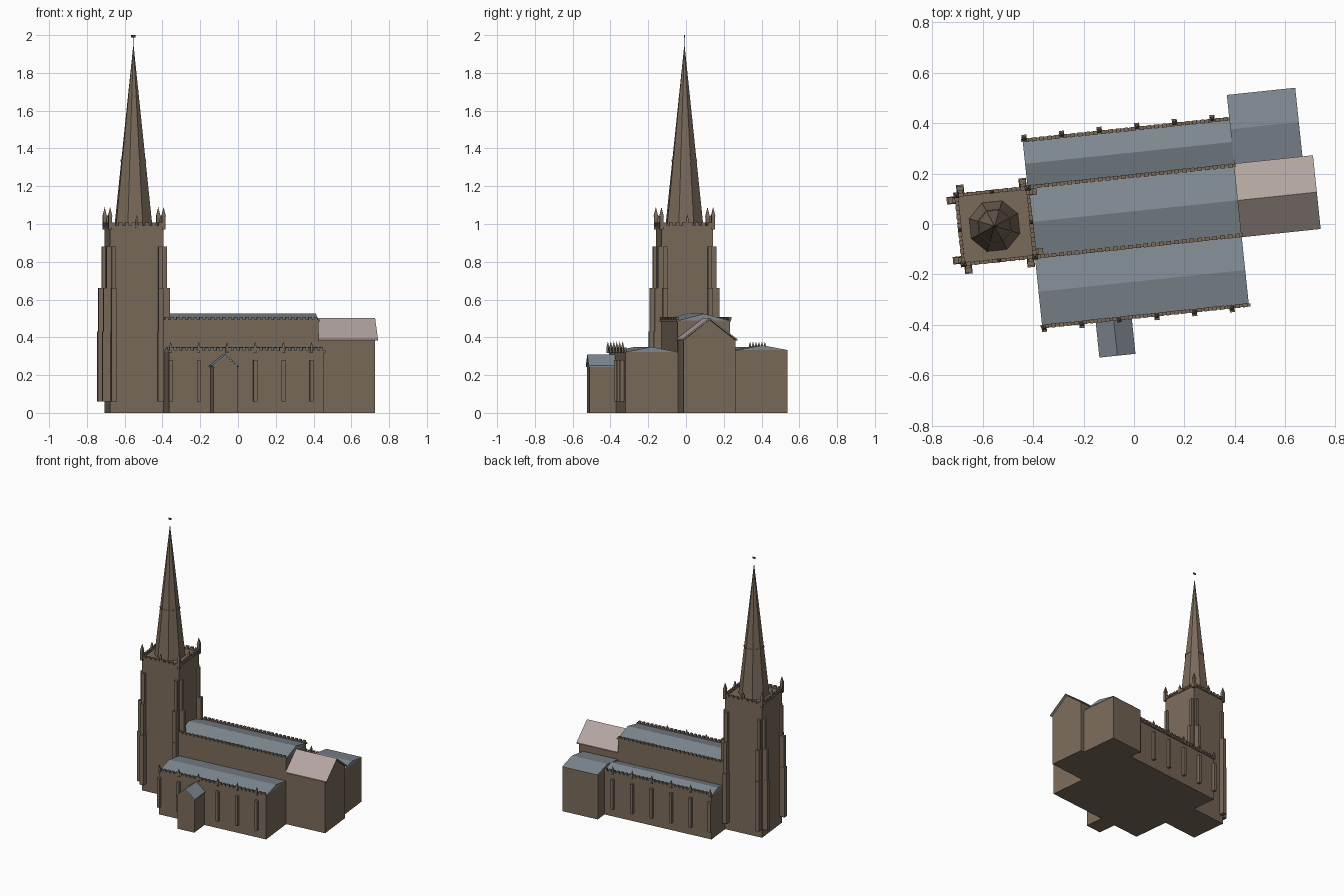
import bpy, bmesh, math
from mathutils import Matrix, Vector

cube = bpy.data.objects.get("Cube")
if cube:
    bpy.data.objects.remove(cube)

TURN = Matrix.Rotation(math.radians(6), 4, 'Z')  # whole church is turned slightly


def material(name, rgb):
    m = bpy.data.materials.new(name)
    m.use_nodes = True
    m.diffuse_color = (*rgb, 1)
    m.node_tree.nodes["Principled BSDF"].inputs["Base Color"].default_value = (*rgb, 1)
    return m


STONE = material("brown stone", (0.195, 0.146, 0.104))
LEAD = material("grey lead", (0.215, 0.25, 0.285))
TILE = material("pale pink tile", (0.45, 0.375, 0.35))
IRON = material("dark iron", (0.03, 0.03, 0.03))


def box(bm, u0, u1, v0, v1, z0, z1):
    size = Matrix.Diagonal((u1 - u0, v1 - v0, z1 - z0, 1))
    mid = Matrix.Translation(((u0 + u1) / 2, (v0 + v1) / 2, (z0 + z1) / 2))
    bmesh.ops.create_cube(bm, size=1, matrix=mid @ size)


def cone(bm, u, v, z0, z1, r0, r1, sides):
    at = Matrix.Translation((u, v, (z0 + z1) / 2)) @ Matrix.Rotation(math.pi / sides, 4, 'Z')
    bmesh.ops.create_cone(bm, cap_ends=True, segments=sides, radius1=r0, radius2=r1,
                          depth=z1 - z0, matrix=at)


def prism(bm, profile, a, b, along_u=True):
    """Extrude a (cross, z) profile from a to b along either plan axis."""
    place = (lambda t, p: (t, p[0], p[1])) if along_u else (lambda t, p: (p[0], t, p[1]))
    face = bm.faces.new([bm.verts.new(place(a, p)) for p in profile])
    grown = bmesh.ops.extrude_face_region(bm, geom=[face])["geom"]
    step = Vector(place(b, (0, 0))) - Vector(place(a, (0, 0)))
    bmesh.ops.translate(bm, vec=step, verts=[g for g in grown if isinstance(g, bmesh.types.BMVert)])


def gable(bm, c0, c1, eave, ridge, a, b, along_u=True):
    prism(bm, [(c0, eave), (c1, eave), ((c0 + c1) / 2, ridge)], a, b, along_u)


def thin_roof(bm, c0, c1, eave, ridge, a, b, along_u=True, t=0.008):
    m = (c0 + c1) / 2
    prism(bm, [(c0, eave), (m, ridge), (c1, eave), (c1, eave - t), (m, ridge - t), (c0, eave - t)],
          a, b, along_u)


def pinnacle(bm, u, v, z0, z1, z2, w):
    box(bm, u - w / 2, u + w / 2, v - w / 2, v + w / 2, z0, z1)
    cone(bm, u, v, z1, z2, w * 0.8, 0, 4)


def parapet(bm, start, end, z0, z1, count, t=0.012):
    """Low wall with evenly spaced merlons between two plan points."""
    (u0, v0), (u1, v1) = start, end
    h, mid = t / 2, z0 + (z1 - z0) * 0.4
    box(bm, u0 - h, u1 + h, v0 - h, v1 + h, z0, mid)
    length = (u1 - u0) + (v1 - v0)
    half = length / count * 0.3
    du, dv = (half, h * 1.3) if u1 > u0 else (h * 1.3, half)
    for i in range(count):
        f = (i + 0.5) / count
        u, v = u0 + (u1 - u0) * f, v0 + (v1 - v0) * f
        box(bm, u - du, u + du, v - dv, v + dv, mid, z1)


def finish(name, bm, mat):
    bmesh.ops.recalc_face_normals(bm, faces=bm.faces)
    bm.transform(TURN)
    mesh = bpy.data.meshes.new(name)
    bm.to_mesh(mesh)
    bm.free()
    mesh.materials.append(mat)
    bpy.context.collection.objects.link(bpy.data.objects.new(name, mesh))


# Plan lines shared by the parts
WEST, EAST = -0.405, 0.42
SOUTH, NAVE_S, NAVE_N, NORTH = -0.367, -0.089, 0.19, 0.376
TW, TE, TS, TN = -0.69, -0.405, -0.088, 0.187
CU, CV = (TW + TE) / 2, (TS + TN) / 2

# Nave and aisles
for name, v0, v1, wall, ridge in (("nave", NAVE_S, NAVE_N, 0.488, 0.525),
                                  ("south_aisle", SOUTH, NAVE_S, 0.322, 0.35),
                                  ("north_aisle", NAVE_N, NORTH, 0.322, 0.35)):
    bm = bmesh.new()
    box(bm, WEST, EAST, v0, v1, 0, wall)
    finish(name + "_walls", bm, STONE)
    bm = bmesh.new()
    gable(bm, v0, v1, wall, ridge, WEST, EAST)
    finish(name + "_roof", bm, LEAD)

# Battlements along nave and aisles
for name, v, z0, z1 in (("nave_south", NAVE_S, 0.485, 0.507), ("nave_north", NAVE_N, 0.485, 0.507),
                        ("aisle_south", SOUTH, 0.32, 0.345), ("aisle_north", NORTH, 0.32, 0.345)):
    bm = bmesh.new()
    parapet(bm, (WEST, v), (EAST, v), z0, z1, 27)
    finish(name + "_battlement", bm, STONE)

# Aisle buttresses and pinnacles
for name, v, out in (("south", SOUTH, -1), ("north", NORTH, 1)):
    bm = bmesh.new()
    for i in range(6):
        u = -0.398 + 0.15 * i
        edge = sorted((v, v + out * 0.022))
        box(bm, u - 0.01, u + 0.01, edge[0], edge[1], 0.06, 0.28)
        pinnacle(bm, u, v + out * 0.007, 0.318, 0.345, 0.378, 0.014)
    finish(name + "_aisle_buttresses", bm, STONE)

# Chancel
bm = bmesh.new()
box(bm, EAST, 0.72, TS, TN, 0, 0.385)
gable(bm, TS, TN, 0.385, 0.493, EAST, 0.72)
finish("chancel_walls", bm, STONE)
bm = bmesh.new()
thin_roof(bm, -0.097, 0.197, 0.39, 0.503, EAST, 0.735)
finish("chancel_roof", bm, TILE)

# Vestry
bm = bmesh.new()
box(bm, EAST, 0.69, TN, 0.468, 0, 0.332)
finish("vestry_walls", bm, STONE)
bm = bmesh.new()
gable(bm, 0.197, 0.471, 0.332, 0.358, EAST, 0.693)
finish("vestry_roof", bm, LEAD)

# Porch
bm = bmesh.new()
box(bm, -0.185, -0.055, -0.507, SOUTH, 0, 0.247)
gable(bm, -0.185, -0.055, 0.247, 0.3, -0.507, SOUTH, False)
finish("porch_walls", bm, STONE)
bm = bmesh.new()
thin_roof(bm, -0.192, -0.048, 0.25, 0.308, -0.513, SOUTH, False)
finish("porch_roof", bm, LEAD)

# Tower
bm = bmesh.new()
box(bm, TW, TE, TS, TN, 0, 0.985)
finish("tower_walls", bm, STONE)
bm = bmesh.new()
for v in (TS, TN):
    parapet(bm, (TW, v), (TE, v), 0.983, 1.007, 8)
for u in (TW, TE):
    parapet(bm, (u, TS), (u, TN), 0.983, 1.007, 8)
finish("tower_battlement", bm, STONE)

# Stepped buttresses, two at each tower corner
bm = bmesh.new()
for u, su in ((TW, -1), (TE, 1)):
    for v, sv in ((TS, -1), (TN, 1)):
        for z0, z1, out, w in ((0.06, 0.43, 0.04, 0.03), (0.43, 0.66, 0.035, 0.026),
                               (0.66, 0.88, 0.018, 0.022)):
            cu, cv = u - su * 0.018, v - sv * 0.018
            ou, ov = sorted((u, u + su * out)), sorted((v, v + sv * out))
            box(bm, ou[0], ou[1], cv - w / 2, cv + w / 2, z0, z1)
            box(bm, cu - w / 2, cu + w / 2, ov[0], ov[1], z0, z1)
finish("tower_buttresses", bm, STONE)

# Tower pinnacles
bm = bmesh.new()
for u in (TW, CU, TE):
    for v in (TS, CV, TN):
        if u != CU and v != CV:
            pinnacle(bm, u, v, 0.97, 1.04, 1.09, 0.02)
        elif (u, v) != (CU, CV):
            pinnacle(bm, u, v, 0.98, 1.02, 1.05, 0.013)
finish("tower_pinnacles", bm, STONE)

# Octagonal spire with a band
bm = bmesh.new()
cone(bm, CU - 0.004, CV, 0.985, 1.945, 0.105, 0.001, 8)
cone(bm, CU - 0.004, CV, 1.332, 1.342, 0.071, 0.07, 8)
finish("spire", bm, STONE)

# Weather vane
bm = bmesh.new()
cone(bm, CU - 0.004, CV, 1.935, 2.0, 0.0012, 0.0012, 6)
box(bm, CU - 0.016, CU + 0.008, CV - 0.001, CV + 0.001, 1.987, 2.0)
finish("weather_vane", bm, IRON)
